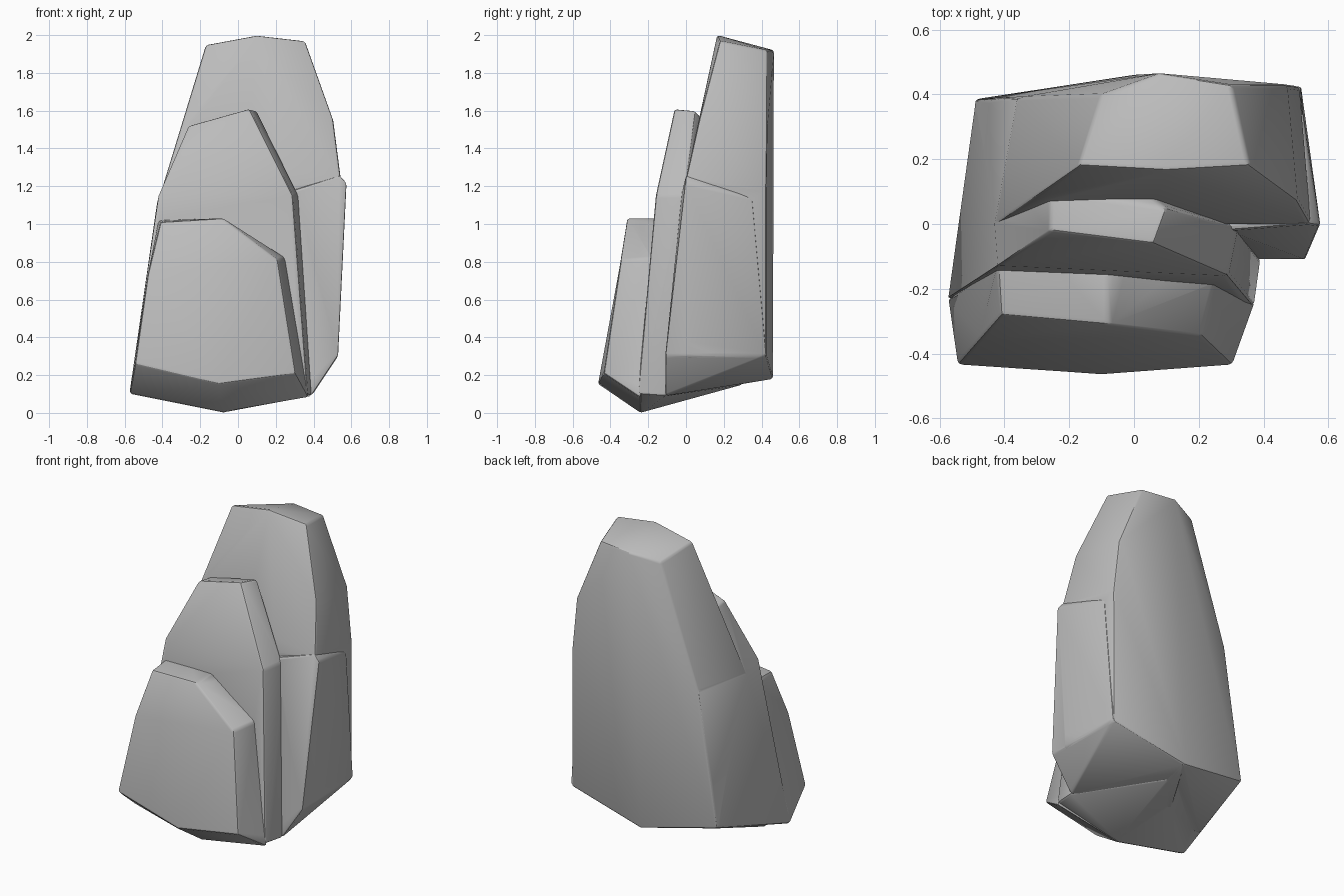
import bpy, bmesh

if "Cube" in bpy.data.objects:
    bpy.data.objects.remove(bpy.data.objects["Cube"], do_unlink=True)

stone = bpy.data.materials.new("grey stone")
stone.use_nodes = True
colour = (0.5, 0.5, 0.5, 1)
stone.diffuse_color = colour
bsdf = next(n for n in stone.node_tree.nodes if n.type == "BSDF_PRINCIPLED")
bsdf.inputs["Base Color"].default_value = colour
bsdf.inputs["Roughness"].default_value = 0.9


def slab(name, *corners):
    """Convex chunk of rock with narrow worn edges."""
    bm = bmesh.new()
    for c in corners:
        bm.verts.new(c)
    hull = bmesh.ops.convex_hull(bm, input=bm.verts)
    loose = [v for v in bm.verts if not v.link_faces]
    bmesh.ops.delete(bm, geom=loose, context="VERTS")
    bmesh.ops.dissolve_limit(bm, angle_limit=0.1, verts=bm.verts, edges=bm.edges)
    bmesh.ops.recalc_face_normals(bm, faces=bm.faces)
    mesh = bpy.data.meshes.new(name)
    bm.to_mesh(mesh)
    bm.free()
    mesh.materials.append(stone)
    ob = bpy.data.objects.new(name, mesh)
    bpy.context.collection.objects.link(ob)
    bev = ob.modifiers.new("worn edges", "BEVEL")
    bev.width = 0.013
    bev.segments = 2
    bev.limit_method = "ANGLE"
    bev.angle_limit = 0.4
    bpy.context.view_layer.objects.active = ob
    bpy.ops.object.modifier_apply(modifier=bev.name)
    return ob


# corners shared by the slabs, so that the base and the left side line up
keel = (-.08, -.24, 0)
left_foot = (-.575, -.23, .1)
left_heel = (-.54, -.05, .14)
back_foot = (-.49, .385, .28)
back_mid = (0, .46, .18)
back_ridge = (-.36, .39, 1.11)
left_waist = (-.43, 0, 1.1)
right_toe = (.39, -.11, .09)

# tall slab at the back
rock = slab(
    "rock",
    (-.17, .18, 1.95), (.1, .165, 2), (.355, .18, 1.97),
    (.3, .43, 1.92), (.08, .465, 1.92), (-.1, .4, 1.88),
    (-.28, .07, 1.5), (.505, .07, 1.55), (.545, 0, 1.24),
    (.475, .43, 1.5), (.51, .425, 1.17), (.51, .425, .3), (.53, 0, .3),
    back_ridge, left_waist, back_foot, back_mid, left_heel, (.35, 0, .12))

# lower shoulder on the right
shoulder = slab(
    "shoulder",
    (.575, -.005, 1.22), (.54, 0, 1.26), (.29, -.02, 1.18), (.52, .35, 1.14),
    (.3, .3, 1.14), (.53, -.11, .3), (.515, .425, .3), right_toe,
    back_mid, (-.2, .1, .12), (-.2, 0, .9))

# middle slab
middle = slab(
    "middle_slab",
    (-.26, -.02, 1.52), (.06, -.06, 1.61), (.1, .05, 1.6), (-.26, .1, 1.5),
    (-.42, -.13, 1.15), (.29, -.16, 1.15), (.32, -.01, 1.15),
    (.37, -.255, .1), right_toe, keel, left_foot, left_heel,
    back_foot, back_ridge, left_waist, (0, .3, .15))

# short slab at the front
front = slab(
    "front_slab",
    (-.41, -.28, 1.01), (-.08, -.31, 1.03), (.21, -.345, .81),
    (-.42, -.12, 1.02), (-.08, -.15, 1.03), (.25, -.18, .82),
    (-.545, -.435, .26), (-.1, -.468, .155), (.305, -.435, .21),
    (.375, -.24, .08), keel, left_foot, (-.48, -.36, .72))

# fuse everything into one solid
bpy.context.view_layer.objects.active = rock
for part in (shoulder, middle, front):
    fuse = rock.modifiers.new("fuse", "BOOLEAN")
    fuse.operation = "UNION"
    fuse.solver = "EXACT"
    fuse.object = part
    bpy.ops.object.modifier_apply(modifier=fuse.name)
    bpy.data.objects.remove(part, do_unlink=True)

bpy.ops.object.select_all(action="DESELECT")
rock.select_set(True)
bpy.context.view_layer.objects.active = rock
bpy.ops.object.shade_smooth_by_angle(angle=0.5)
